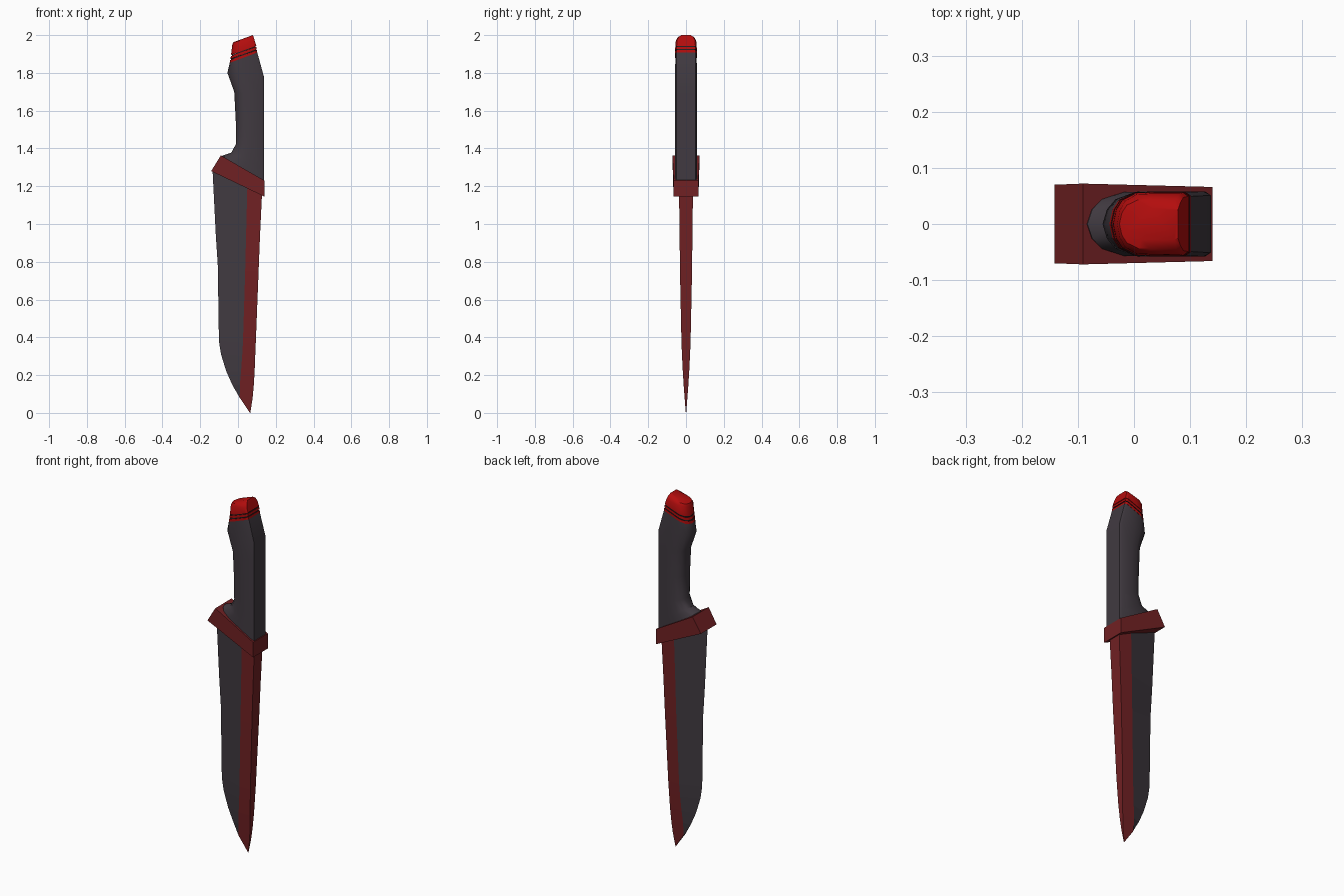
import bpy, bmesh

if "Cube" in bpy.data.objects:
    bpy.data.objects.remove(bpy.data.objects["Cube"])


def material(name, rgb):
    m = bpy.data.materials.new(name)
    m.diffuse_color = (*rgb, 1)
    m.use_nodes = True
    m.node_tree.nodes["Principled BSDF"].inputs["Base Color"].default_value = m.diffuse_color
    return m


CHARCOAL = material("charcoal", (0.052, 0.042, 0.052))
DARK_RED = material("dark red", (0.165, 0.015, 0.017))
RED = material("bright red", (0.45, 0.004, 0.004))
BLACK = material("groove black", (0.018, 0.012, 0.014))


def loft(name, rings, mats, pick, smooth=None):
    """Skin equal-sized rings of points; pick(segment, side) gives the material index."""
    bm = bmesh.new()
    vr = [[bm.verts.new(p) for p in r] for r in rings]
    n = len(vr[0])
    for i in range(len(vr) - 1):
        for j in range(n):
            k = (j + 1) % n
            f = bm.faces.new((vr[i][j], vr[i][k], vr[i + 1][k], vr[i + 1][j]))
            f.material_index = pick(i, j)
    for ring, seg in ((vr[0], 0), (vr[-1], len(vr) - 2)):
        bm.faces.new(ring).material_index = pick(seg, 0)
    bmesh.ops.remove_doubles(bm, verts=bm.verts, dist=0.0002)
    bmesh.ops.recalc_face_normals(bm, faces=bm.faces)
    me = bpy.data.meshes.new(name)
    bm.to_mesh(me)
    bm.free()
    for m in mats:
        me.materials.append(m)
    ob = bpy.data.objects.new(name, me)
    bpy.context.collection.objects.link(ob)
    if smooth:
        bpy.ops.object.select_all(action='DESELECT')
        ob.select_set(True)
        bpy.context.view_layer.objects.active = ob
        bpy.ops.object.shade_smooth_by_angle(angle=smooth)
    return ob


# Blade: cutting edge (x, z), colour line (x, z), spine (x, z), half thickness
blade_stations = [
    ((-0.135, 1.29), (0.050, 1.22), (0.128, 1.18), 0.037),
    ((-0.118, 0.95), (0.043, 0.95), (0.117, 0.95), 0.034),
    ((-0.107, 0.78), (0.038, 0.75), (0.109, 0.75), 0.032),
    ((-0.101, 0.38), (0.026, 0.37), (0.094, 0.37), 0.024),
    ((-0.090, 0.31), (0.022, 0.30), (0.091, 0.30), 0.021),
    ((-0.062, 0.22), (0.016, 0.22), (0.088, 0.22), 0.017),
    ((-0.030, 0.148), (0.010, 0.15), (0.083, 0.14), 0.012),
    ((0.008, 0.082), (0.009, 0.081), (0.077, 0.075), 0.007),
    ((0.063, 0.0), (0.0635, 0.0), (0.065, 0.0), 0.001),
]
blade_rings = []
for (ex, ez), (dx, dz), (sx, sz), t in blade_stations:
    blade_rings.append([(ex, 0, ez), (dx, -t, dz), (sx, -t, sz), (sx, t, sz), (dx, t, dz)])
loft("blade", blade_rings, [CHARCOAL, DARK_RED], lambda i, j: 0 if j in (0, 4) else 1)

# Guard: slanted block, a little wider towards the cutting edge
guard_profile = [(-0.142, 1.28, 0.070), (-0.091, 1.363, 0.072),
                 (0.14, 1.23, 0.066), (0.14, 1.145, 0.066)]
loft("guard", [[(x, s * w, z) for x, z, w in guard_profile] for s in (-1, 1)],
     [DARK_RED], lambda i, j: 0)

# Grip section: rounded nose to the left, flat back to the right
HALF = [(0.0, 0.0), (0.04, 0.45), (0.12, 0.76), (0.30, 0.98), (0.5, 1.0), (0.93, 1.0), (1.0, 0.88)]
SECTION = HALF + [(u, -v) for u, v in reversed(HALF[1:])]


def grip_ring(left, right, w):
    return [(left[0] + (right[0] - left[0]) * u, v * w,
             left[1] + (right[1] - left[1]) * u) for u, v in SECTION]


# Handle
handle = [
    ((-0.088, 1.345), (0.137, 1.21), 0.058),
    ((-0.083, 1.362), (0.137, 1.24), 0.058),
    ((-0.035, 1.378), (0.137, 1.29), 0.058),
    ((-0.010, 1.425), (0.137, 1.39), 0.058),
    ((-0.012, 1.55), (0.137, 1.55), 0.058),
    ((-0.020, 1.70), (0.137, 1.68), 0.058),
    ((-0.056, 1.80), (0.137, 1.78), 0.058),
    ((-0.044, 1.853), (0.102, 1.908), 0.056),
]
loft("handle", [grip_ring(*s) for s in handle], [CHARCOAL], lambda i, j: 0, 0.6)


# Pommel collar: red rings separated by black grooves
def collar_ring(t, inset):
    return grip_ring((-0.044 + 0.008 * t + inset, 1.853 + 0.043 * t),
                     (0.102 - 0.006 * t - inset, 1.908 + 0.036 * t), 0.057 - inset)


collar = []
for a, b, inset in [(0, 0.34, 0), (0.34, 0.5, 0.004), (0.5, 0.84, 0), (0.84, 1.0, 0.004)]:
    collar += [collar_ring(a, inset), collar_ring(b, inset)]
loft("pommel_collar", collar, [RED, BLACK], lambda i, j: 0 if i in (0, 4) else 1)

# Pommel cap: tapers and rounds over to a narrow top
cap = [
    ((-0.037, 1.895), (0.097, 1.943), 0.056),
    ((-0.030, 1.950), (0.088, 1.972), 0.054),
    ((-0.026, 1.961), (0.083, 1.990), 0.044),
    ((-0.015, 1.966), (0.078, 2.000), 0.028),
]
loft("pommel_cap", [grip_ring(*s) for s in cap], [RED], lambda i, j: 0, 0.6)
